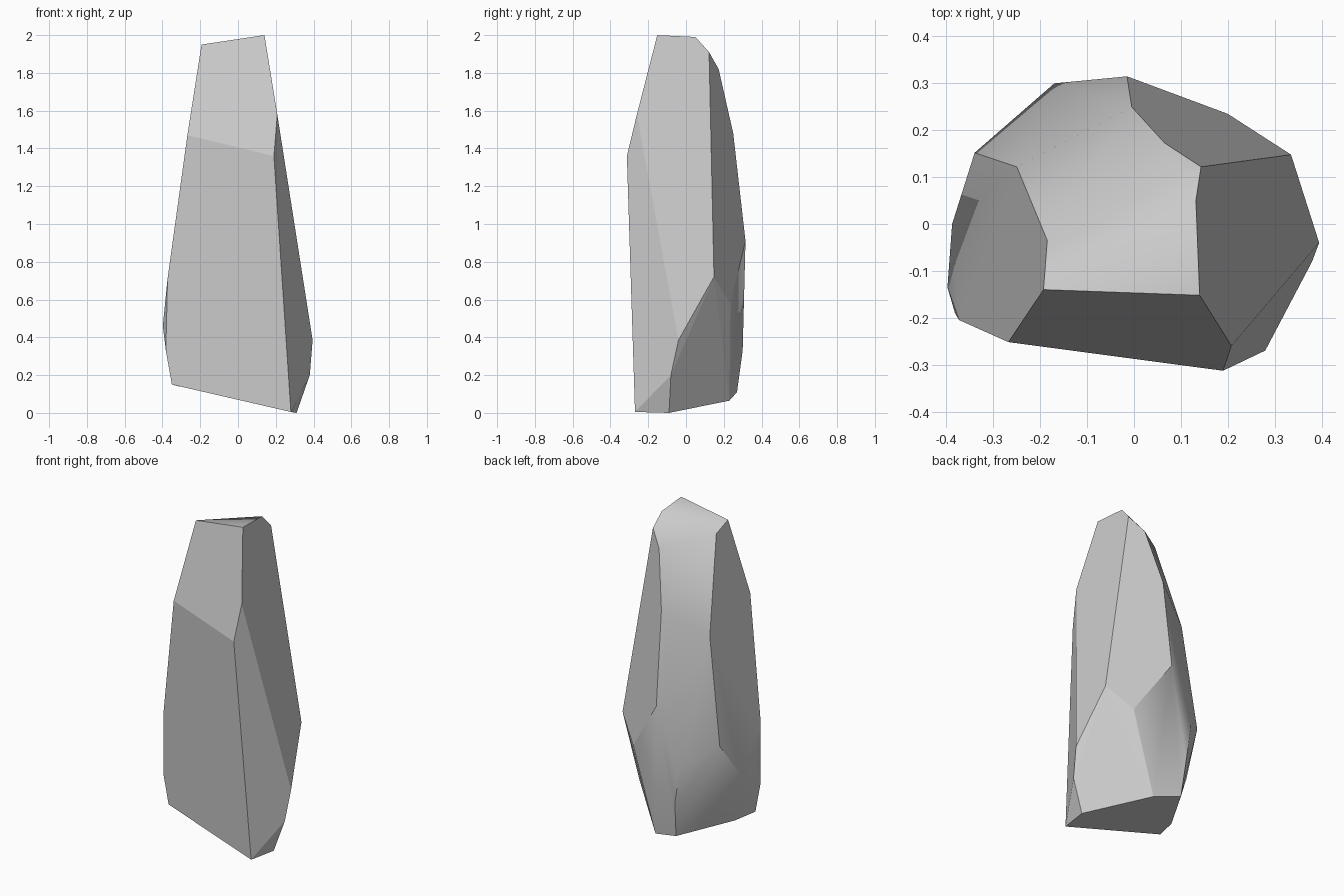
import bpy, bmesh, math

if "Cube" in bpy.data.objects:
    bpy.data.objects.remove(bpy.data.objects["Cube"])

# Corner points of the faceted stone, in rings from base to tip
rings = [
    # base outline
    [(.28, -.27, .005), (.31, -.09, 0), (.05, .23, .065), (-.12, .27, .11),
     (-.31, -.04, .14), (-.35, -.186, .15)],
    # lower belly
    [(.38, -.08, .2), (.395, -.04, .385), (-.133, .30, .33), (-.388, 0, .447),
     (-.398, -.135, .46), (-.382, -.19, .33)],
    # upper belly
    [(.335, .148, .72), (.2, .235, .58), (-.015, .315, .91), (-.17, .30, .575),
     (-.34, .152, .685), (-.373, -.205, .71)],
    # shoulder
    [(.19, -.313, 1.36), (.208, -.26, 1.58), (-.005, .25, 1.48),
     (-.25, .122, 1.335), (-.268, -.252, 1.47)],
    # tip
    [(.14, -.152, 2), (.132, .05, 1.99), (.143, .122, 1.91), (.065, .173, 1.82),
     (-.185, -.035, 1.9), (-.193, -.14, 1.95)],
]

# Wrap the corners in a convex skin
bm = bmesh.new()
for ring in rings:
    for p in ring:
        bm.verts.new(p)
hull = bmesh.ops.convex_hull(bm, input=bm.verts[:])
loose = {g for g in hull["geom_interior"] + hull["geom_unused"]
         if isinstance(g, bmesh.types.BMVert)}
bmesh.ops.delete(bm, geom=list(loose), context='VERTS')

# Merge nearly flat triangles into broad facets
bmesh.ops.dissolve_limit(bm, angle_limit=math.radians(4),
                         verts=bm.verts[:], edges=bm.edges[:])
bmesh.ops.recalc_face_normals(bm, faces=bm.faces[:])

# Back left and top are softly shaded, front, right and base stay flat
for f in bm.faces:
    n = f.normal
    f.smooth = n.x < .25 and n.y > -.3 and n.z > -.6
for e in bm.edges:
    e.smooth = e.calc_face_angle(0) < math.radians(30)

mesh = bpy.data.meshes.new("standing_stone")
bm.to_mesh(mesh)
bm.free()
bpy.context.collection.objects.link(bpy.data.objects.new("standing_stone", mesh))
